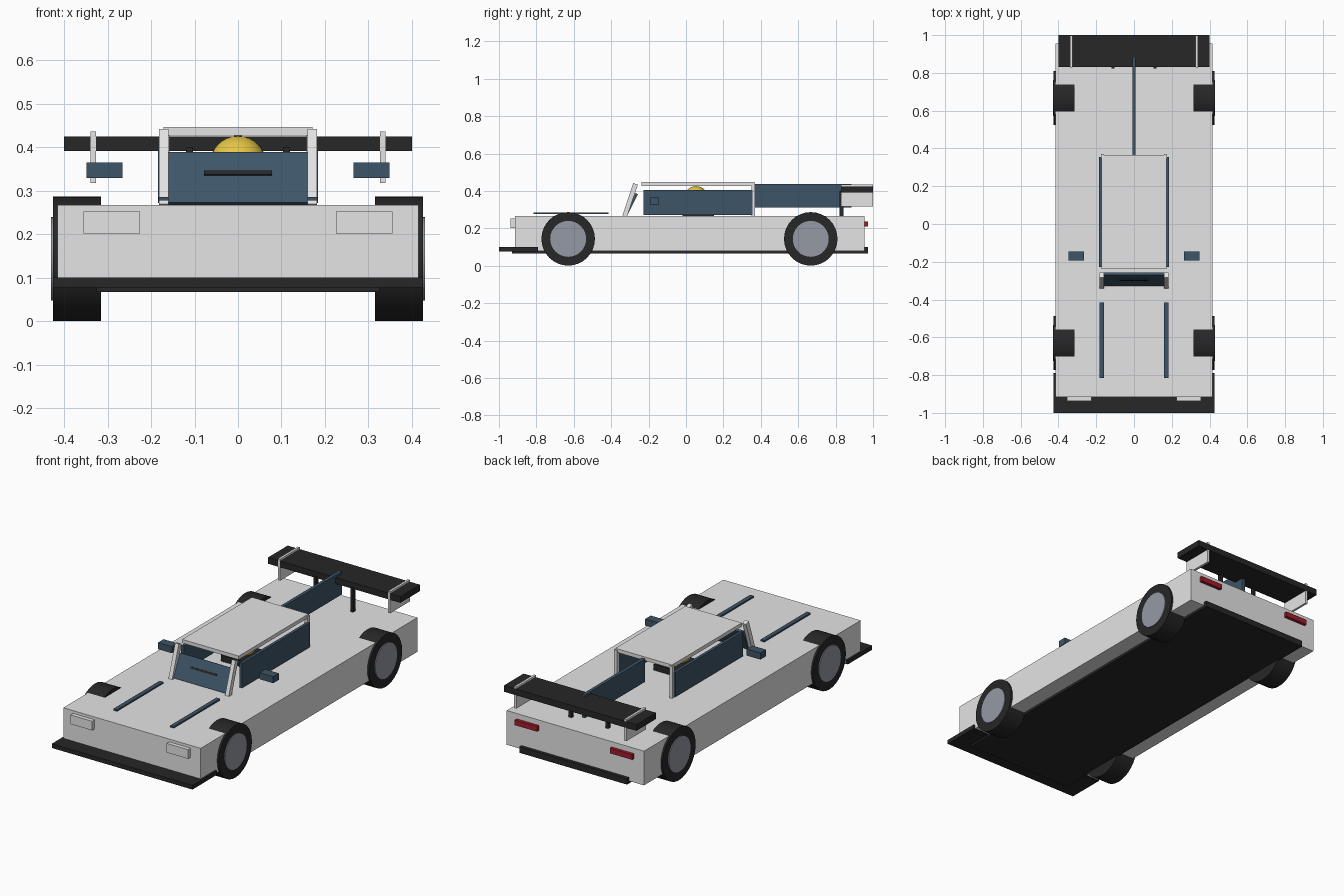
import bpy
from math import atan2, hypot, pi
from mathutils import Vector

cube = bpy.data.objects.get("Cube")
if cube:
    bpy.data.objects.remove(cube, do_unlink=True)


def material(name, r, g, b):
    m = bpy.data.materials.new(name)
    m.use_nodes = True
    m.diffuse_color = (r, g, b, 1)
    m.node_tree.nodes["Principled BSDF"].inputs["Base Color"].default_value = (r, g, b, 1)
    return m


WHITE = material("light_grey_paint", 0.78, 0.78, 0.78)
BLACK = material("black_rubber", 0.02, 0.02, 0.02)
NAVY = material("navy_panel", 0.047, 0.09, 0.135)
RIM = material("rim_grey", 0.3, 0.32, 0.37)
YELLOW = material("yellow_helmet", 0.82, 0.58, 0.06)
RED = material("red_lamp", 0.36, 0.012, 0.025)


def finish(name, mat):
    ob = bpy.context.object
    ob.name = name
    ob.data.materials.append(mat)
    return ob


def box(name, mat, x, y, z):
    """Box given by its (min, max) range on each axis."""
    ranges = (x, y, z)
    bpy.ops.mesh.primitive_cube_add(size=1, location=[(a + b) / 2 for a, b in ranges])
    ob = finish(name, mat)
    ob.scale = [b - a for a, b in ranges]
    return ob


def pair(name, mat, x, y, z):
    """The same box on the left (+x) and the right (-x)."""
    box("left_" + name, mat, x, y, z)
    box("right_" + name, mat, (-x[1], -x[0]), y, z)


def slanted(name, mat, x, low, high, thick):
    """Plank leaning back from low to high, both (y, z)."""
    dy, dz = high[0] - low[0], high[1] - low[1]
    centre = Vector((sum(x) / 2, (low[0] + high[0]) / 2, (low[1] + high[1]) / 2))
    bpy.ops.mesh.primitive_cube_add(size=1, location=centre, rotation=(-atan2(dy, dz), 0, 0))
    finish(name, mat).scale = (x[1] - x[0], thick, hypot(dy, dz))


def disc(name, mat, radius, x, y, z):
    bpy.ops.mesh.primitive_cylinder_add(vertices=32, radius=radius, depth=x[1] - x[0],
                                        location=(sum(x) / 2, y, z), rotation=(0, pi / 2, 0))
    finish(name, mat)
    bpy.ops.object.shade_smooth_by_angle()


# Body, floor and splitter
box("body", WHITE, (-0.415, 0.415), (-0.915, 0.955), (0.08, 0.267))
box("floor", BLACK, (-0.325, 0.325), (-0.93, 0.97), (0.067, 0.085))
box("rear_diffuser", BLACK, (-0.325, 0.325), (0.95, 0.973), (0.067, 0.1))
box("front_splitter", BLACK, (-0.425, 0.425), (-1, -0.79), (0.077, 0.1))

# Wheels
for end, y in (("front", -0.63), ("rear", 0.667)):
    for side, s in (("left", 1), ("right", -1)):
        disc(f"{end}_{side}_tyre", BLACK, 0.143, sorted((s * 0.315, s * 0.425)), y, 0.144)
        disc(f"{end}_{side}_rim", RIM, 0.096, sorted((s * 0.33, s * 0.43)), y, 0.144)

# Lamps, bonnet strips and mirrors
pair("headlight", WHITE, (0.225, 0.355), (-0.937, -0.91), (0.202, 0.252))
pair("tail_light", RED, (0.22, 0.355), (0.95, 0.972), (0.21, 0.238))
pair("bonnet_strip", NAVY, (0.16, 0.183), (-0.815, -0.415), (0.277, 0.285))
pair("mirror", NAVY, (0.265, 0.348), (-0.193, -0.145), (0.329, 0.365))

# Cabin
box("roof", WHITE, (-0.171, 0.171), (-0.238, 0.365), (0.427, 0.447))
pair("side_window", NAVY, (0.168, 0.184), (-0.227, 0.355), (0.272, 0.406))
pair("rear_pillar", WHITE, (0.158, 0.176), (0.35, 0.37), (0.26, 0.44))
for side, s in (("left", 1), ("right", -1)):
    slanted(side + "_windscreen_pillar", WHITE, sorted((s * 0.16, s * 0.182)),
            (-0.328, 0.265), (-0.27, 0.438), 0.026)
slanted("windscreen", NAVY, (-0.162, 0.162), (-0.322, 0.27), (-0.264, 0.386), 0.014)
slanted("windscreen_slot", BLACK, (-0.078, 0.078), (-0.298, 0.335), (-0.293, 0.345), 0.008)

# Driver
box("seat_base", BLACK, (-0.09, 0.09), (-0.02, 0.15), (0.262, 0.3))
bpy.ops.mesh.primitive_uv_sphere_add(segments=32, ring_count=16, radius=0.065,
                                     location=(0, 0.053, 0.361))
finish("driver_helmet", YELLOW)
bpy.ops.object.shade_smooth_by_angle()

# Fin and rear wing
box("tail_fin", NAVY, (-0.009, 0.009), (0.365, 0.885), (0.312, 0.438))
box("rear_wing", BLACK, (-0.4, 0.4), (0.83, 1), (0.391, 0.425))
pair("wing_plate", WHITE, (0.326, 0.339), (0.829, 0.999), (0.318, 0.436))
pair("wing_post", BLACK, (0.103, 0.119), (0.822, 0.842), (0.26, 0.4))
